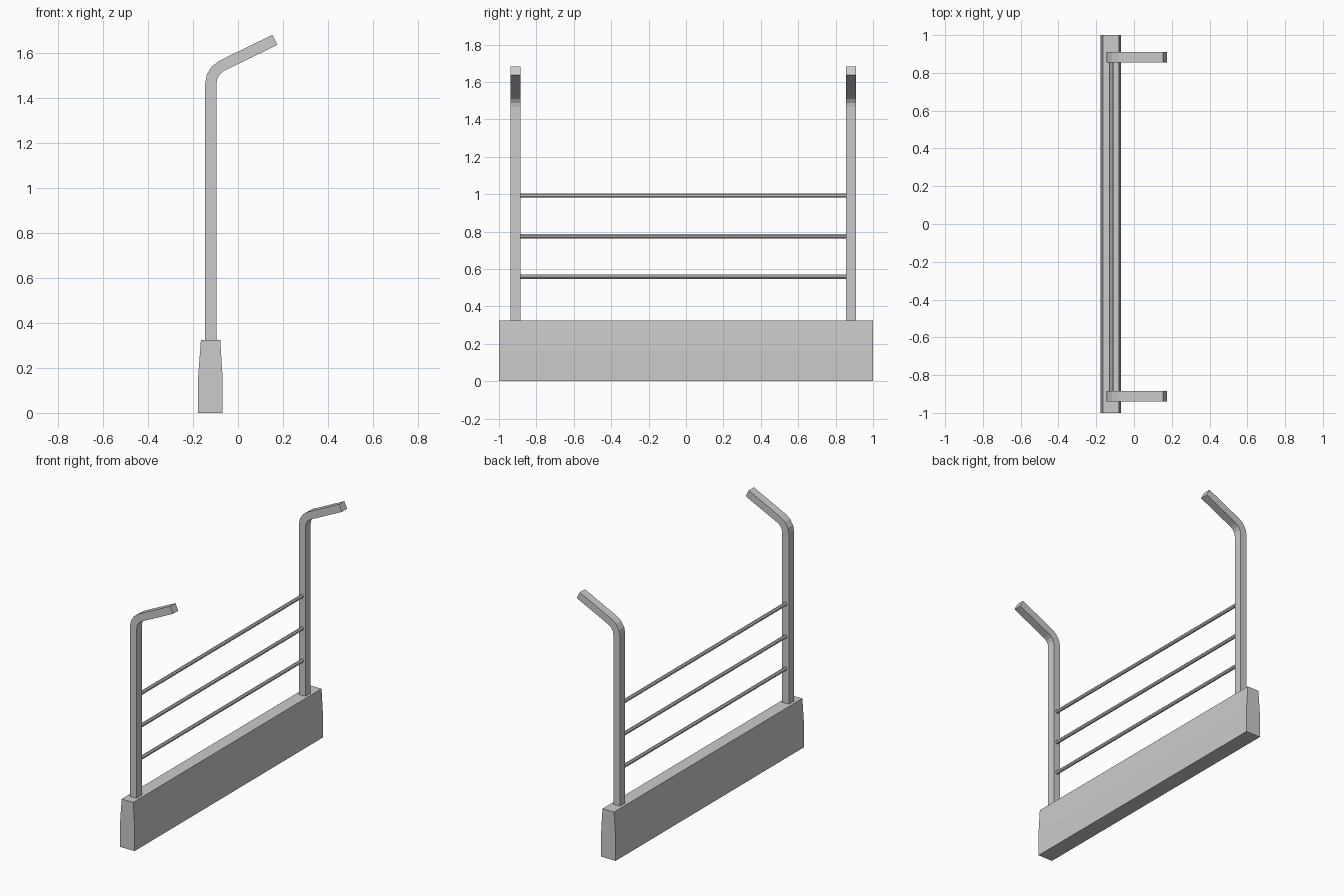
import bpy, bmesh, math
from mathutils import Vector

if "Cube" in bpy.data.objects:
    bpy.data.objects.remove(bpy.data.objects["Cube"])

POST_X = -0.121
POST_Y = (-0.912, 0.882)
POST_W, POST_D = 0.05, 0.055


def loft(name, rings):
    """Skin quads between matching rings and cap both ends."""
    bm = bmesh.new()
    loops = [[bm.verts.new(p) for p in ring] for ring in rings]
    n = len(loops[0])
    for a, b in zip(loops, loops[1:]):
        for i in range(n):
            j = (i + 1) % n
            bm.faces.new((a[i], a[j], b[j], b[i]))
    bm.faces.new(loops[0][::-1])
    bm.faces.new(loops[-1])
    bmesh.ops.recalc_face_normals(bm, faces=bm.faces)
    mesh = bpy.data.meshes.new(name)
    bm.to_mesh(mesh)
    bm.free()
    obj = bpy.data.objects.new(name, mesh)
    bpy.context.collection.objects.link(obj)
    return obj


# Base: straight lower half, tapered upper half
levels = [(-0.177, -0.069, 0.0), (-0.177, -0.069, 0.165), (-0.165, -0.079, 0.325)]
loft("concrete_base", [[(x0, -1, z), (x1, -1, z), (x1, 1, z), (x0, 1, z)]
                       for x0, x1, z in levels])

# Centre line of a post: upright, rounded bend, sloping arm
slope = math.radians(26)
turn = math.pi / 2 - slope
tip = Vector((0.1645, 1.66))
corner_z = tip.y - math.tan(slope) * (tip.x - POST_X)
tangent = 0.055
radius = tangent / math.tan(turn / 2)
path = [(POST_X, 0.30, 0.0)]
for i in range(4):
    a = turn * i / 3
    path.append((POST_X + radius * (1 - math.cos(a)),
                 corner_z - tangent + radius * math.sin(a), a))
path.append((tip.x, tip.y, turn))

# Posts: rectangular bar swept along the centre line
for label, y in zip(("front", "back"), POST_Y):
    rings = []
    for x, z, a in path:
        dx, dz = math.cos(a) * POST_W / 2, -math.sin(a) * POST_W / 2
        h = POST_D / 2
        rings.append([(x - dx, y - h, z - dz), (x + dx, y - h, z + dz),
                      (x + dx, y + h, z + dz), (x - dx, y + h, z - dz)])
    loft(label + "_post", rings)

# Rails: thin eight-sided bars between the posts
rail_r = 0.0125
ends = (POST_Y[0] + POST_D / 2 - 0.003, POST_Y[1] - POST_D / 2 + 0.003)
for label, z in (("lower", 0.558), ("middle", 0.775), ("upper", 0.993)):
    angles = [math.pi / 8 + math.pi / 4 * k for k in range(8)]
    loft(label + "_rail", [[(POST_X + rail_r * math.cos(a), y, z + rail_r * math.sin(a))
                            for a in angles] for y in ends])
